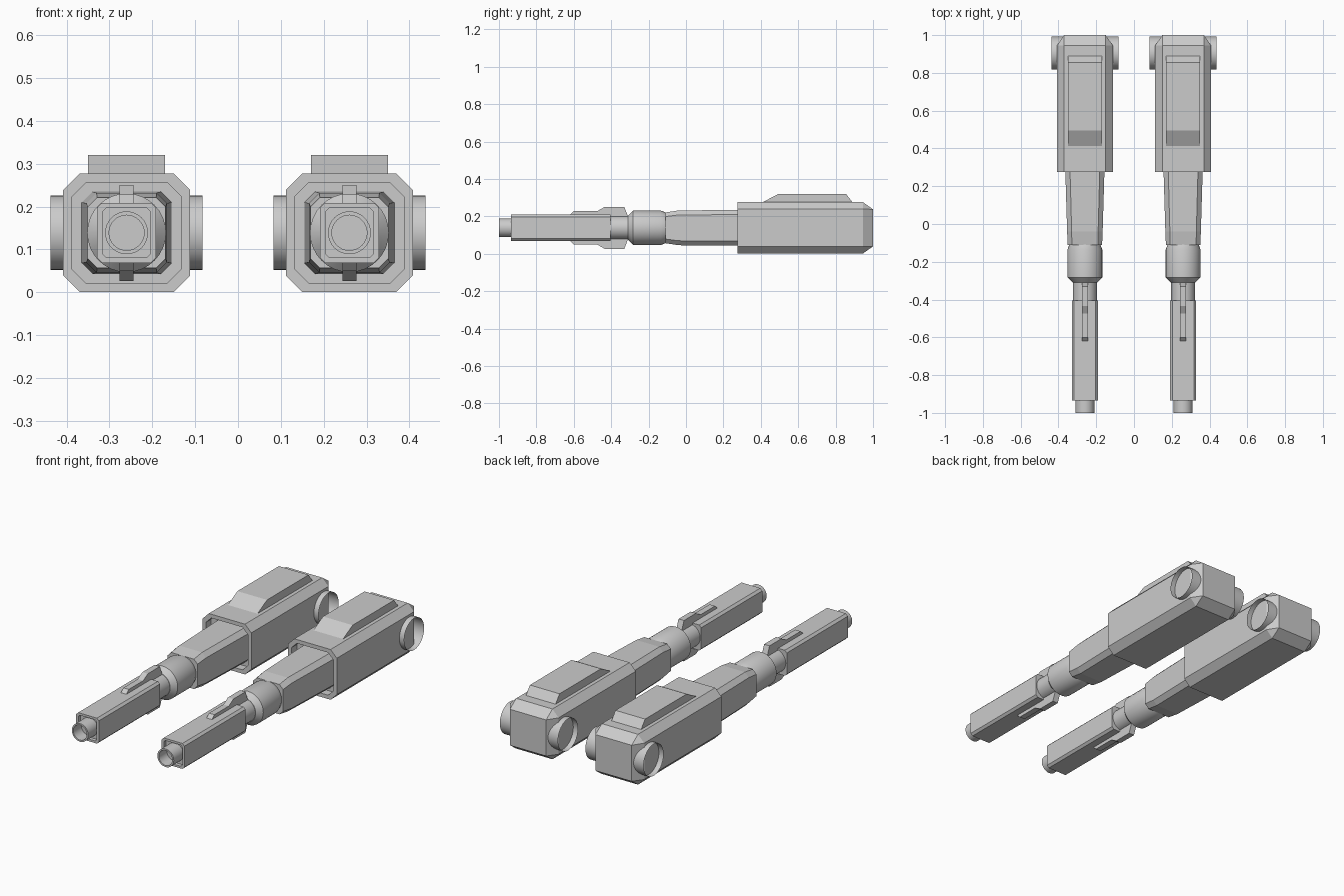
import bpy, bmesh
from math import sin, cos, pi, radians

if "Cube" in bpy.data.objects:
    bpy.data.objects.remove(bpy.data.objects["Cube"])

ZC = 0.139   # height of the barrel axis


def box_ring(y, w, h, c):
    """Chamfered rectangle, half sizes w and h, corner cut c."""
    pts = [(w, h - c), (w - c, h), (c - w, h), (-w, h - c),
           (-w, c - h), (c - w, -h), (w - c, -h), (w, c - h)]
    return [(x, y, z) for x, z in pts]


def round_ring(y, r, n=32):
    return [(r * cos(2 * pi * i / n), y, r * sin(2 * pi * i / n)) for i in range(n)]


def loft(name, rings, caps=True, smooth=False):
    """Skin consecutive rings and add one copy for each gun."""
    bm = bmesh.new()
    loops = [[bm.verts.new(p) for p in ring] for ring in rings]
    n = len(loops[0])
    for a, b in zip(loops, loops[1:]):
        for i in range(n):
            j = (i + 1) % n
            bm.faces.new((a[i], a[j], b[j], b[i]))
    if caps:
        bm.faces.new(loops[0])
        bm.faces.new(loops[-1])
    bmesh.ops.remove_doubles(bm, verts=bm.verts, dist=1e-5)
    bmesh.ops.recalc_face_normals(bm, faces=bm.faces)
    mesh = bpy.data.meshes.new(name)
    bm.to_mesh(mesh)
    bm.free()
    for side, x in (("left", -0.26), ("right", 0.26)):
        ob = bpy.data.objects.new(f"{name}_{side}", mesh)
        ob.location = (x, 0, ZC)
        bpy.context.collection.objects.link(ob)
        if smooth:
            bpy.ops.object.select_all(action='DESELECT')
            ob.select_set(True)
            bpy.context.view_layer.objects.active = ob
            bpy.ops.object.shade_smooth_by_angle(angle=radians(30))


def plate(name, profile, w):
    """Side profile (y, z) extruded to half width w."""
    loft(name, [[(x, y, z - ZC) for y, z in profile] for x in (-w, w)])


# housing: recessed front opening, chamfered rear
loft("housing", [box_ring(0.32, 0.127, 0.117, 0.032),
                 box_ring(0.275, 0.127, 0.117, 0.032),
                 box_ring(0.275, 0.148, 0.138, 0.038),
                 box_ring(0.945, 0.148, 0.138, 0.038),
                 box_ring(1.0, 0.110, 0.099, 0.0)])

# raised cover on top of the housing
plate("top_cover", [(0.40, 0.27), (0.41, 0.276), (0.495, 0.321), (0.855, 0.321),
                    (0.89, 0.276), (0.89, 0.27)], 0.09)

# open pivot tube crossing the rear of the housing
tube = [[(x, 0.905 + p[0], p[2]) for p in round_ring(0, 0.087)] for x in (-0.177, 0.177)]
loft("pivot_tube", tube, caps=False, smooth=True)

# tapered sleeve
loft("sleeve", [box_ring(-0.11, 0.091, 0.082, 0.022),
                box_ring(-0.04, 0.094, 0.093, 0.024),
                box_ring(0.33, 0.105, 0.096, 0.025)])

# round collar and neck
loft("collar", [round_ring(-0.31, 0.065), round_ring(-0.283, 0.092),
                round_ring(-0.135, 0.092), round_ring(-0.108, 0.082)], smooth=True)
loft("neck", [round_ring(-0.42, 0.063), round_ring(-0.30, 0.063)], smooth=True)

# barrel shroud with shallow front recess
loft("barrel_shroud", [box_ring(-0.915, 0.056, 0.058, 0.009),
                       box_ring(-0.935, 0.056, 0.058, 0.009),
                       box_ring(-0.935, 0.069, 0.070, 0.012),
                       box_ring(-0.405, 0.069, 0.070, 0.012)])

# hollow muzzle
loft("muzzle", [round_ring(-0.93, 0.041), round_ring(-1.0, 0.041),
                round_ring(-1.0, 0.05), round_ring(-0.91, 0.05)], smooth=True)

# stepped fin passing through the shroud, same outline above and below
top = [(-0.625, 0.205), (-0.60, 0.228), (-0.475, 0.228), (-0.435, 0.251),
       (-0.33, 0.251), (-0.31, 0.20)]
plate("fin", top + [(y, 2 * ZC - z) for y, z in reversed(top)], 0.0165)
